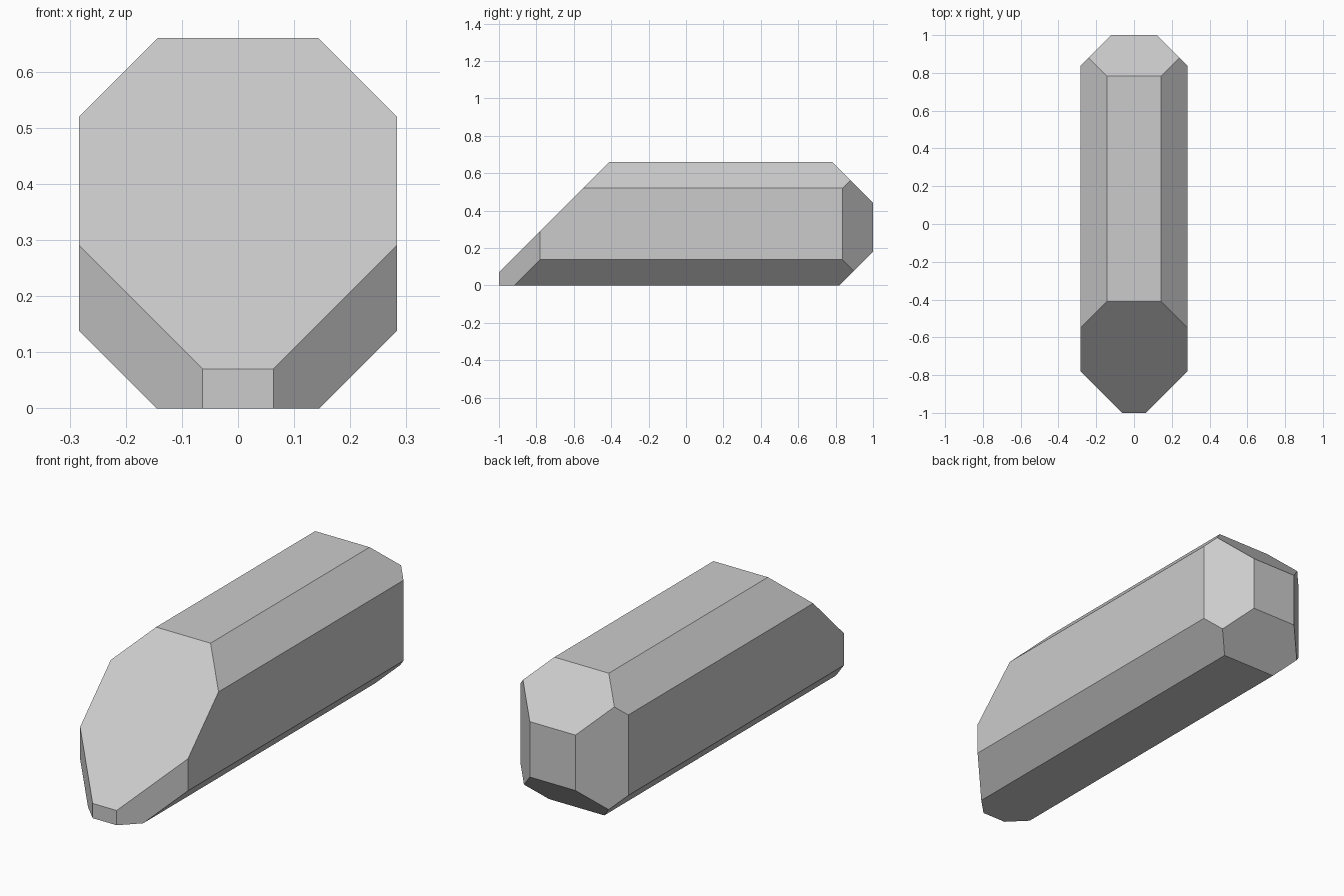
import bpy, bmesh
from mathutils import Vector

if "Cube" in bpy.data.objects:
    bpy.data.objects.remove(bpy.data.objects["Cube"])

W, H = 0.283, 0.66   # half width, height

bm = bmesh.new()
bmesh.ops.create_cube(bm, size=1)
for v in bm.verts:
    v.co = Vector((v.co.x * 2 * W, v.co.y * 2, (v.co.z + 0.5) * H))


def cut(normal, d):
    """Remove everything beyond the plane normal . p = d and cap the hole."""
    n = Vector(normal)
    res = bmesh.ops.bisect_plane(
        bm, geom=bm.verts[:] + bm.edges[:] + bm.faces[:], dist=1e-6,
        plane_co=n * (d / n.length_squared), plane_no=n, clear_outer=True)
    edges = [e for e in res["geom_cut"] if isinstance(e, bmesh.types.BMEdge)]
    bmesh.ops.holes_fill(bm, edges=edges, sides=0)


# Side bevels, mirrored left and right
for s in (-1, 1):
    cut((s, 0, 1), 0.803)    # top long edge
    cut((s, 0, -1), 0.145)   # bottom long edge
    cut((s, -1, 0), 1.063)   # front upright corner
    cut((s, 1, 0), 1.12)     # back upright corner

# End slopes
cut((0, -1, 1), 1.07)        # large front slope
cut((0, 1, 1), 1.443)        # back top
cut((0, 1, -1), 0.82)        # back bottom

bmesh.ops.recalc_face_normals(bm, faces=bm.faces[:])
mesh = bpy.data.meshes.new("bevelled_bar")
bm.to_mesh(mesh)
bm.free()
bpy.context.collection.objects.link(bpy.data.objects.new("bevelled_bar", mesh))
